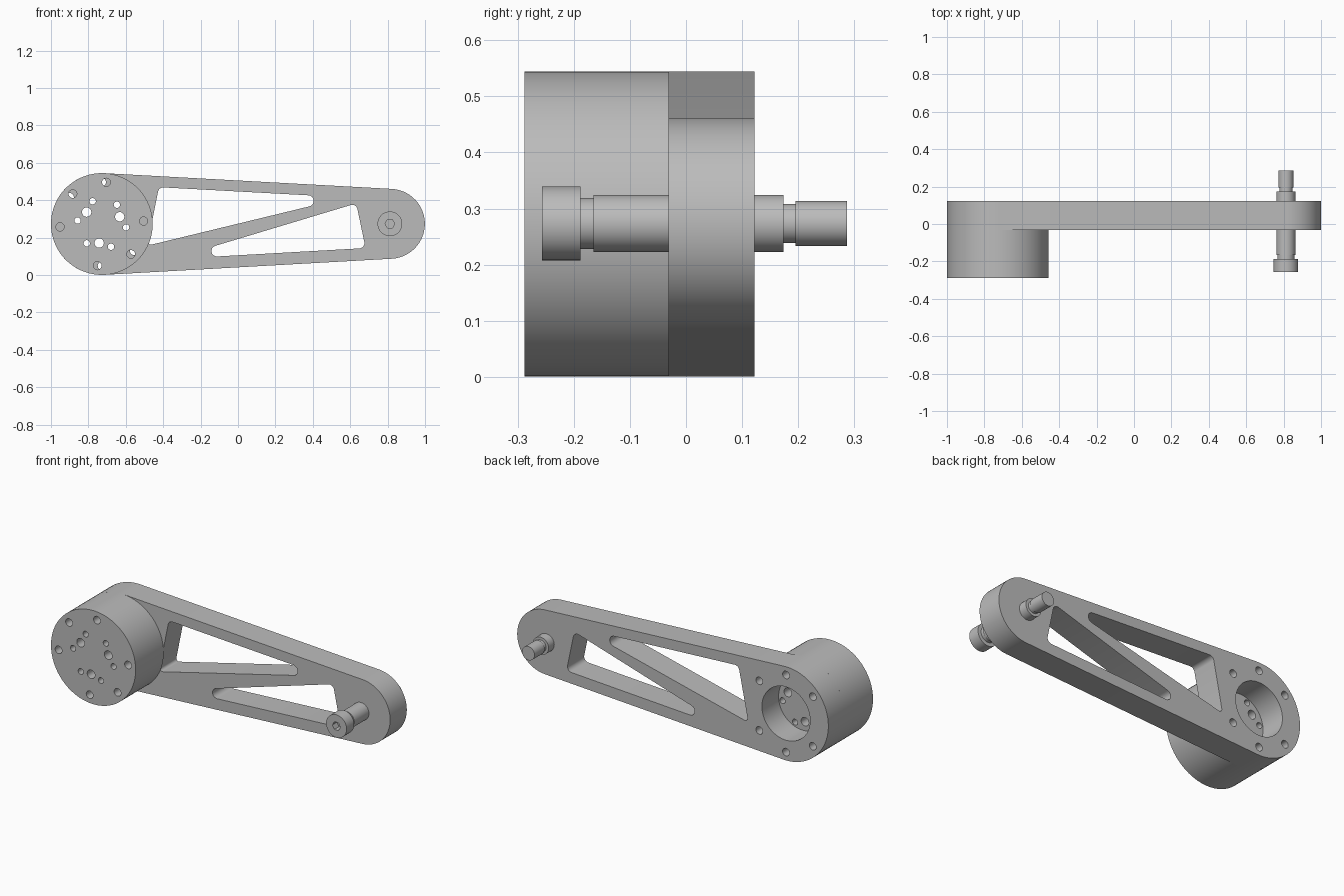
import bpy, bmesh
from math import cos, sin, radians, pi, asin, atan2, hypot
from mathutils import Matrix

cube = bpy.data.objects.get("Cube")
if cube:
    bpy.data.objects.remove(cube)

GREY = bpy.data.materials.new("metal grey")
GREY.use_nodes = True
colour = (0.5, 0.5, 0.5, 1)
GREY.diffuse_color = colour
GREY.node_tree.nodes["Principled BSDF"].inputs["Base Color"].default_value = colour

HUB = (-0.728, 0.2725)
TIP = (0.812, 0.2735)
HUB_R, TIP_R = 0.272, 0.187


def circle(centre, r, n=24):
    return [(centre[0] + r * cos(2 * pi * i / n), centre[1] + r * sin(2 * pi * i / n))
            for i in range(n)]


def rounded(corners, steps):
    """Outline wrapped round circles (x, z, r) listed anticlockwise."""
    points = []
    count = len(corners)
    normals = []
    for i in range(count):
        (x, z, r), (x2, z2, r2) = corners[i], corners[(i + 1) % count]
        normals.append(atan2(z2 - z, x2 - x) - pi / 2
                       + asin((r - r2) / hypot(x2 - x, z2 - z)))
    for i, (x, z, r) in enumerate(corners):
        start = normals[i - 1]
        sweep = (normals[i] - start) % (2 * pi)
        for k in range(steps + 1):
            a = start + sweep * k / steps
            points.append((x + r * cos(a), z + r * sin(a)))
    return points


def polar(angle, r):
    a = radians(angle)
    return (HUB[0] + r * cos(a), HUB[1] + r * sin(a))


def finish(name, bm):
    bmesh.ops.remove_doubles(bm, verts=bm.verts, dist=0.00005)
    bmesh.ops.recalc_face_normals(bm, faces=bm.faces)
    mesh = bpy.data.meshes.new(name)
    bm.to_mesh(mesh)
    bm.free()
    mesh.materials.clear()
    mesh.materials.append(GREY)
    obj = bpy.data.objects.new(name, mesh)
    bpy.context.collection.objects.link(obj)
    bpy.ops.object.select_all(action="DESELECT")
    obj.select_set(True)
    bpy.context.view_layer.objects.active = obj
    bpy.ops.object.shade_smooth_by_angle(angle=radians(30))
    return obj


def plate(name, loops, y0, y1):
    """Filled outline with holes, running from y0 to y1."""
    curve = bpy.data.curves.new(name + "_outline", "CURVE")
    curve.dimensions = "2D"
    curve.fill_mode = "BOTH"
    curve.extrude = (y1 - y0) / 2
    for loop in loops:
        spline = curve.splines.new("POLY")
        spline.points.add(len(loop) - 1)
        for p, (x, z) in zip(spline.points, loop):
            p.co = (x, z, 0, 1)
        spline.use_cyclic_u = True
    temp = bpy.data.objects.new(name + "_outline", curve)
    bpy.context.collection.objects.link(temp)
    bpy.context.view_layer.update()
    mesh = bpy.data.meshes.new_from_object(
        temp.evaluated_get(bpy.context.evaluated_depsgraph_get()))
    bm = bmesh.new()
    bm.from_mesh(mesh)
    bpy.data.objects.remove(temp)
    bpy.data.meshes.remove(mesh)
    bm.transform(Matrix.Translation((0, (y0 + y1) / 2, 0)) @ Matrix.Rotation(pi / 2, 4, "X"))
    return finish(name, bm)


def lathe(name, profile, n=40):
    """Turned part along y at the arm tip, from (y, radius) pairs."""
    bm = bmesh.new()
    rings = [[bm.verts.new((x, y, z)) for x, z in circle(TIP, r, n)] for y, r in profile]
    for a, b in zip(rings, rings[1:]):
        for i in range(n):
            j = (i + 1) % n
            bm.faces.new((a[i], a[j], b[j], b[i]))
    bm.faces.new(rings[0])
    bm.faces.new(rings[-1])
    return finish(name, bm)


BOLT_ANGLES = (40, 90, 140, 220, 270, 320)

# Arm with bore, bolt circle and two triangular windows
arm_outline = rounded([(*HUB, HUB_R), (*TIP, TIP_R)], 40)
upper_window = rounded([(-0.465, 0.178, 0.016), (0.375, 0.396, 0.03),
                        (-0.400, 0.440, 0.028)], 8)
lower_window = rounded([(-0.113, 0.128, 0.029), (0.648, 0.170, 0.028),
                        (0.611, 0.347, 0.028)], 8)
arm_holes = [circle(polar(a, 0.224), 0.022) for a in BOLT_ANGLES]
plate("arm", [arm_outline, circle(HUB, 0.155, 48), upper_window, lower_window] + arm_holes,
      -0.031, 0.122)

# Motor hub, its bolt circle turned relative to the arm
hub_loops = [circle(HUB, HUB_R, 80)]
hub_loops += [circle(polar(a + 44, 0.224), 0.022) for a in BOLT_ANGLES]
for a in (22, 142, 262):
    hub_loops.append(circle(polar(a, 0.103), 0.025))
    hub_loops += [circle(polar(a + s, 0.131), 0.017) for s in (-30, 30)]
plate("motor_hub", hub_loops, -0.288, -0.031)

# Pivot bolt: socket head and stepped shaft
plate("bolt_head", [circle(TIP, 0.066, 40), circle(TIP, 0.026, 6)], -0.257, -0.215)
lathe("bolt_shaft", [(-0.215, 0.066), (-0.188, 0.066), (-0.188, 0.0455), (-0.165, 0.0455),
                     (-0.165, 0.051), (0.174, 0.051), (0.174, 0.035), (0.195, 0.035),
                     (0.195, 0.040), (0.287, 0.040)])
